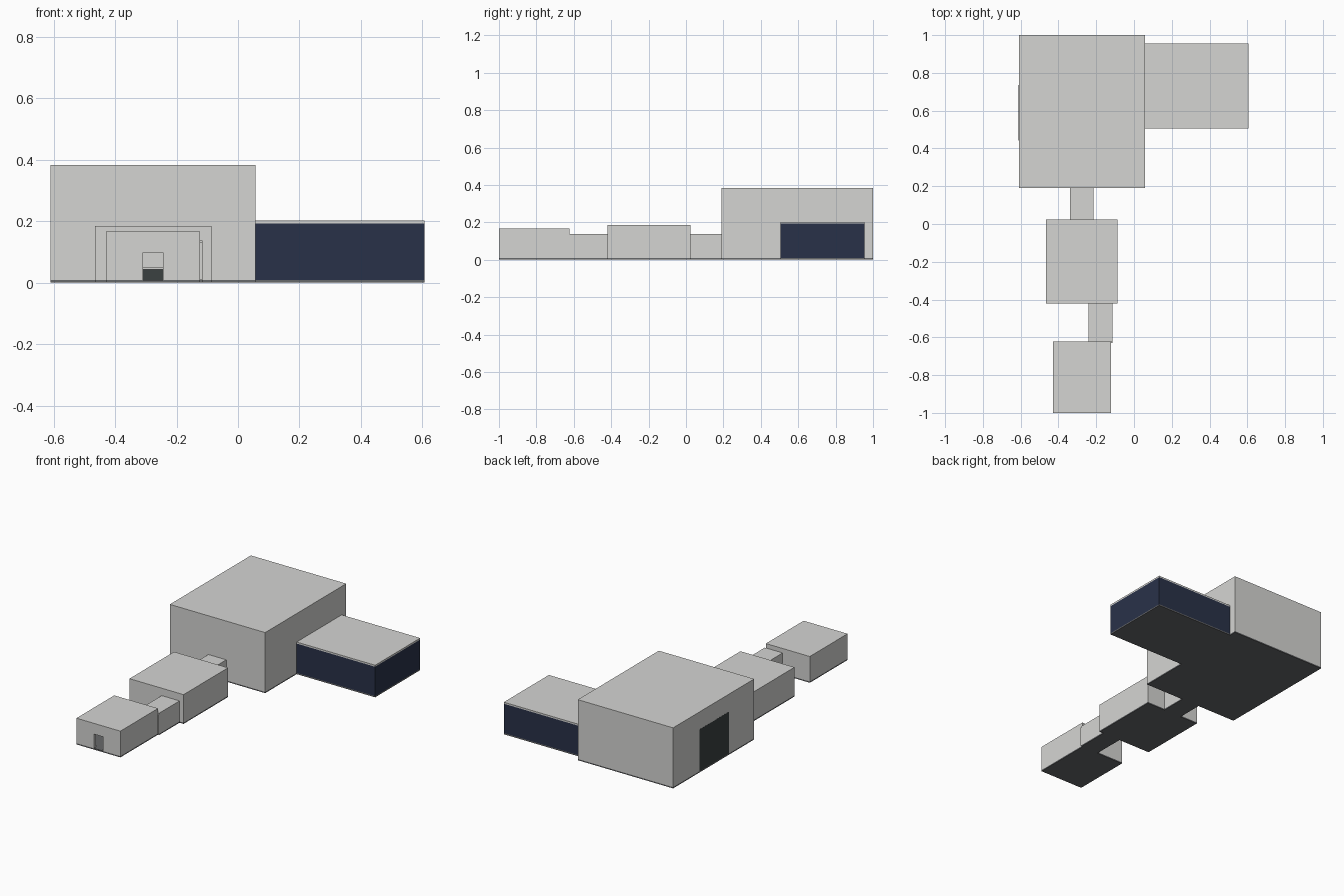
import bpy, bmesh
from mathutils import Vector

if "Cube" in bpy.data.objects:
    bpy.data.objects.remove(bpy.data.objects["Cube"])

def material(name, rgb):
    m = bpy.data.materials.new(name)
    m.diffuse_color = (*rgb, 1)
    m.use_nodes = True
    m.node_tree.nodes["Principled BSDF"].inputs["Base Color"].default_value = m.diffuse_color
    return m

WALL = material("light concrete", (0.665, 0.665, 0.65))
FLOOR = material("grey slab", (0.134, 0.138, 0.143))
GLASS = material("navy glass", (0.022, 0.031, 0.066))
DOOR = material("dark metal", (0.044, 0.052, 0.052))

def box(name, x, y, z, mat):
    """Axis-aligned box from three (low, high) ranges."""
    lo, hi = Vector((x[0], y[0], z[0])), Vector((x[1], y[1], z[1]))
    bm = bmesh.new()
    bmesh.ops.create_cube(bm, size=1)
    for v in bm.verts:
        v.co = (lo + hi) / 2 + v.co * (hi - lo)
    me = bpy.data.meshes.new(name)
    bm.to_mesh(me)
    bm.free()
    me.materials.append(mat)
    ob = bpy.data.objects.new(name, me)
    bpy.context.collection.objects.link(ob)
    return ob

def cut(ob, x, y, z):
    """Subtract a box from an object and discard the cutter."""
    cutter = box("cutter", x, y, z, WALL)
    cutter.hide_render = True
    mod = ob.modifiers.new("cut", 'BOOLEAN')
    mod.operation, mod.solver, mod.object = 'DIFFERENCE', 'EXACT', cutter
    bpy.context.view_layer.objects.active = ob
    bpy.ops.object.modifier_apply(modifier=mod.name)
    bpy.data.objects.remove(cutter)

SLAB = 0.008  # floor thickness
T = 0.02      # wall thickness

# Chain of rooms: outline and roof height
rooms = {
    "entry_room": ((-0.43, -0.123), (-1.0, -0.623), 0.166),
    "middle_room": ((-0.465, -0.087), (-0.42, 0.025), 0.185),
    "main_hall": ((-0.61, 0.057), (0.19, 1.0), 0.383),
}
shells = {}
for name, (x, y, h) in rooms.items():
    box(name + "_floor", x, y, (0, SLAB), FLOOR)
    shell = box(name + "_shell", x, y, (SLAB, h), WALL)
    cut(shell, (x[0] + T, x[1] - T), (y[0] + T, y[1] - T), (SLAB - 0.02, h - T))
    shells[name] = shell

# Passages: hollow tunnels open at both ends
passages = {
    "front_passage": ((-0.24, -0.115), (-0.623, -0.42)),
    "rear_passage": ((-0.34, -0.215), (0.025, 0.19)),
}
for name, (x, y) in passages.items():
    box(name + "_floor", x, y, (0, SLAB), FLOOR)
    tunnel = box(name + "_shell", x, y, (SLAB, 0.138), WALL)
    cut(tunnel, (x[0] + T, x[1] - T), (y[0] - 0.1, y[1] + 0.1), (SLAB - 0.02, 0.12))
# Passage jamb that wraps the corner of the entry room
box("passage_jamb", (-0.123, -0.115), (-0.63, -0.623), (SLAB, 0.13), WALL)

# Doorways through the room walls
for name, x, y in (
    ("entry_room", (-0.309, -0.244), -0.99),
    ("entry_room", (-0.22, -0.145), -0.633),
    ("middle_room", (-0.22, -0.145), -0.41),
    ("middle_room", (-0.315, -0.24), 0.015),
    ("main_hall", (-0.315, -0.24), 0.2),
):
    cut(shells[name], x, (y - 0.02, y + 0.02), (SLAB - 0.02, 0.098))

# Low counter deep inside the entry room
box("counter_body", (-0.34, -0.235), (-0.78, -0.70), (SLAB, 0.043), DOOR)
box("counter_top", (-0.345, -0.23), (-0.785, -0.695), (0.043, 0.049), WALL)

# Large side door of the hall
box("hall_side_door", (-0.6106, -0.606), (0.443, 0.737), (SLAB, 0.272), DOOR)

# Glazed side wing
wing_x, wing_y = (0.057, 0.606), (0.505, 0.955)
box("wing_floor", wing_x, wing_y, (0, SLAB), FLOOR)
box("wing_glazing", wing_x, wing_y, (SLAB, 0.193), GLASS)
box("wing_roof", wing_x, wing_y, (0.193, 0.203), WALL)
